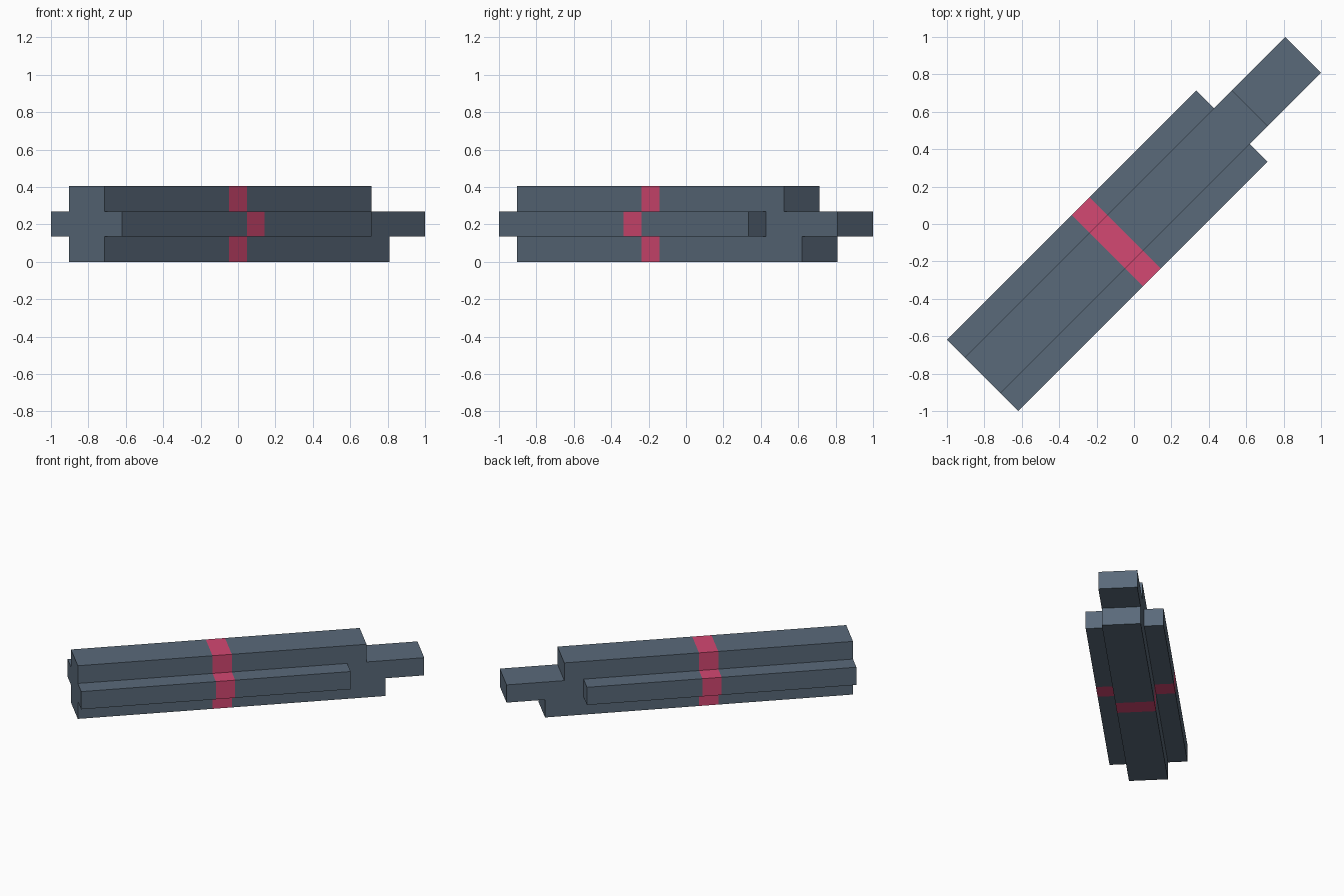
import bpy
import bmesh
from math import sqrt, radians
from mathutils import Matrix, Vector

cube = bpy.data.objects.get("Cube")
if cube:
    bpy.data.objects.remove(cube, do_unlink=True)

UNIT = sqrt(2) / 10.5      # side of one square block
BACK = -8.5                # shared rear end, in blocks
BAND = (-1.5, -0.5)        # painted band along the length, in blocks


def material(name, color):
    mat = bpy.data.materials.new(name)
    mat.use_nodes = True
    mat.diffuse_color = color
    mat.node_tree.nodes["Principled BSDF"].inputs["Base Color"].default_value = color
    return mat


slate = material("slate_grey", (0.102, 0.144, 0.195, 1))
pink = material("raspberry_pink", (0.658, 0.065, 0.168, 1))


def bar(name, profile, side, width):
    """Extrude a side profile (length, height) across its width, then paint the band."""
    bm = bmesh.new()
    face = bm.faces.new([bm.verts.new((u, side, z)) for u, z in profile])
    result = bmesh.ops.extrude_face_region(bm, geom=[face])
    verts = [g for g in result["geom"] if isinstance(g, bmesh.types.BMVert)]
    bmesh.ops.translate(bm, verts=verts, vec=Vector((0, width, 0)))

    # Cut the band edges into the surface
    for u in BAND:
        bmesh.ops.bisect_plane(bm, geom=bm.verts[:] + bm.edges[:] + bm.faces[:],
                               plane_co=(u, 0, 0), plane_no=(1, 0, 0))
    bmesh.ops.recalc_face_normals(bm, faces=bm.faces[:])
    for f in bm.faces:
        f.material_index = int(BAND[0] < f.calc_center_median().x < BAND[1])

    # Scale to size and turn onto the diagonal
    bm.transform(Matrix.Rotation(radians(45), 4, "Z") @ Matrix.Scale(UNIT, 4))
    mesh = bpy.data.meshes.new(name)
    bm.to_mesh(mesh)
    bm.free()
    mesh.materials.append(slate)
    mesh.materials.append(pink)
    obj = bpy.data.objects.new(name, mesh)
    bpy.context.collection.objects.link(obj)


# Core with a stepped front end: long middle, shorter bottom, shortest top
bar("stepped_core", [(BACK, 0), (7.5, 0), (7.5, 1), (9.5, 1), (9.5, 2),
                     (6.5, 2), (6.5, 3), (BACK, 3)], -1, 2)

# Side rails
rail = [(BACK, 1), (5.5, 1), (5.5, 2), (BACK, 2)]
for name, side in (("left_rail", -2), ("right_rail", 1)):
    bar(name, rail, side, 1)
